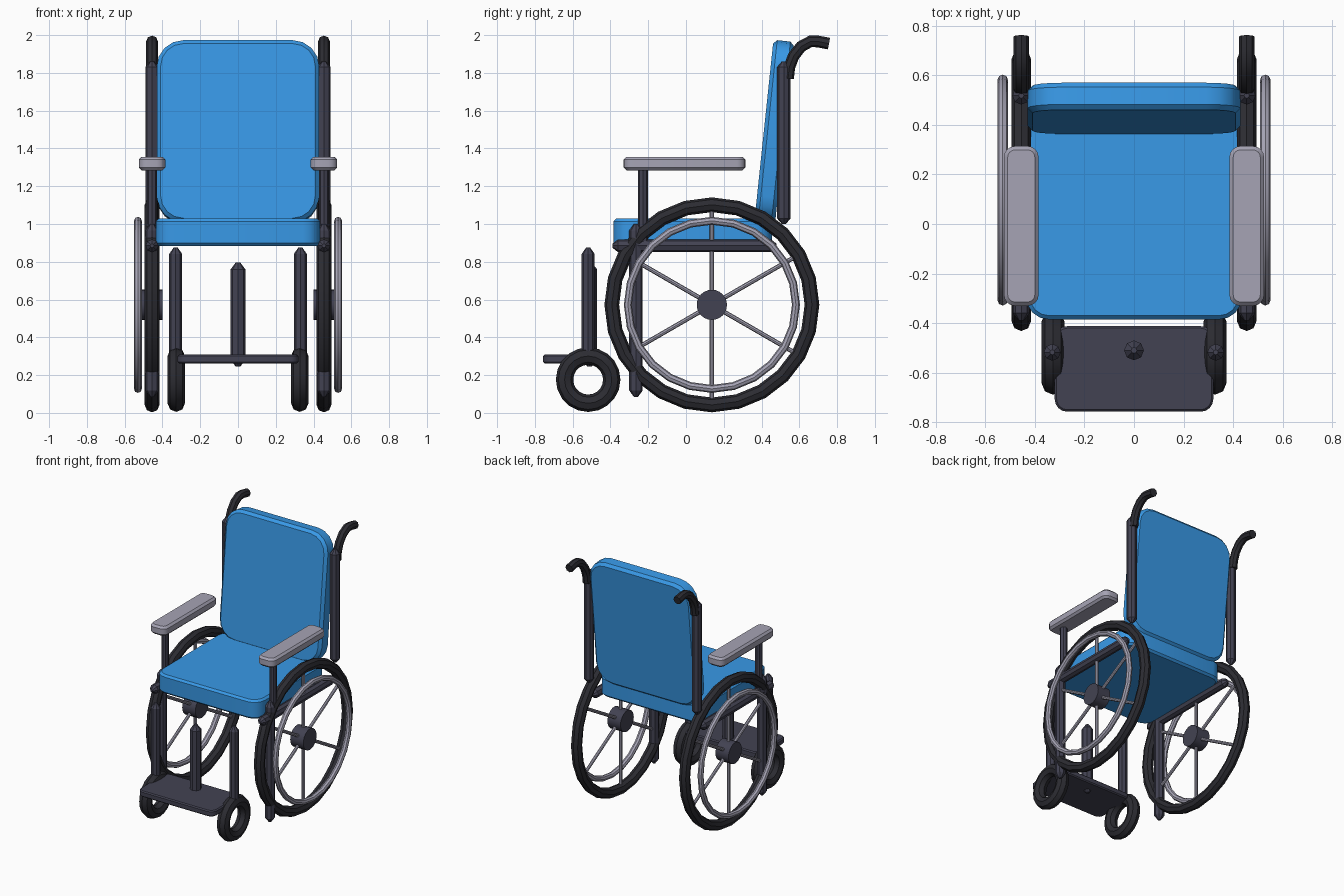
import bpy, bmesh, math
from mathutils import Matrix, Vector

if "Cube" in bpy.data.objects:
    bpy.data.objects.remove(bpy.data.objects["Cube"])


def material(name, rgb):
    mat = bpy.data.materials.new(name)
    mat.use_nodes = True
    mat.diffuse_color = (*rgb, 1)
    mat.node_tree.nodes["Principled BSDF"].inputs["Base Color"].default_value = (*rgb, 1)
    return mat


BLUE = material("blue_fabric", (0.04, 0.32, 0.80))
FRAME = material("frame_grey", (0.055, 0.055, 0.085))
RUBBER = material("dark_rubber", (0.025, 0.025, 0.032))
METAL = material("light_grey", (0.38, 0.37, 0.46))


def finish(obj, mat, angle=35):
    obj.data.materials.clear()
    obj.data.materials.append(mat)
    bpy.ops.object.select_all(action="DESELECT")
    obj.select_set(True)
    bpy.context.view_layer.objects.active = obj
    bpy.ops.object.shade_smooth_by_angle(angle=math.radians(angle))
    return obj


def tube(name, points, radius, mat, tip=0.0):
    """Eight-sided tube along a path, with optional tapered tips."""
    pts = [Vector(p) for p in points]
    radii = [1.0] * len(pts)
    if tip:
        start = (pts[1] - pts[0]).normalized() * tip
        end = (pts[-2] - pts[-1]).normalized() * tip
        pts = [pts[0], pts[0] + start, *pts[1:-1], pts[-1] + end, pts[-1]]
        radii = [0.3, *[1.0] * (len(pts) - 2), 0.3]
    curve = bpy.data.curves.new(name, "CURVE")
    curve.dimensions = "3D"
    curve.bevel_depth = radius
    curve.bevel_resolution = 2
    curve.use_fill_caps = True
    spline = curve.splines.new("POLY")
    spline.points.add(len(pts) - 1)
    for point, co, r in zip(spline.points, pts, radii):
        point.co = (*co, 1)
        point.radius = r
    obj = bpy.data.objects.new(name, curve)
    bpy.context.collection.objects.link(obj)
    bpy.ops.object.select_all(action="DESELECT")
    obj.select_set(True)
    bpy.context.view_layer.objects.active = obj
    bpy.ops.object.convert(target="MESH")
    return finish(bpy.context.object, mat, 30)


def pad(name, size, location, corner, chamfer, mat, axis=2, tilt=0):
    """Box with rounded corners around its thin axis and chamfered rims."""
    bm = bmesh.new()
    bmesh.ops.create_cube(bm, size=1, matrix=Matrix.Diagonal((*size, 1)))
    edges = [e for e in bm.edges
             if abs((e.verts[0].co - e.verts[1].co)[axis]) > 0.01]
    bmesh.ops.bevel(bm, geom=edges, offset=corner, segments=4,
                    profile=0.5, affect="EDGES")
    mesh = bpy.data.meshes.new(name)
    bm.to_mesh(mesh)
    bm.free()
    obj = bpy.data.objects.new(name, mesh)
    bpy.context.collection.objects.link(obj)
    obj.location = location
    obj.rotation_euler.x = tilt
    bevel = obj.modifiers.new("rim_chamfer", "BEVEL")
    bevel.width = chamfer
    bevel.segments = 1
    bevel.limit_method = "ANGLE"
    bevel.angle_limit = math.radians(60)
    return finish(obj, mat)


def ring(name, location, major, minor, mat, segments=24):
    bpy.ops.mesh.primitive_torus_add(
        location=location, rotation=(0, math.pi / 2, 0), major_radius=major,
        minor_radius=minor, major_segments=segments, minor_segments=8)
    bpy.context.object.name = name
    return finish(bpy.context.object, mat, 30)


# Cushions and footplate
pad("seat", (0.87, 0.84, 0.145), (0, 0.035, 0.957), 0.09, 0.015, BLUE)
pad("backrest", (0.86, 0.11, 0.97), (0, 0.467, 1.487), 0.14, 0.02, BLUE,
    axis=1, tilt=math.radians(-6))
pad("footplate", (0.64, 0.345, 0.046), (0, -0.585, 0.285), 0.05, 0.008, FRAME)
tube("footplate_post", [(0, -0.51, 0.245), (0, -0.51, 0.796)], 0.04, FRAME, 0.037)

AXLE_Y, AXLE_Z = 0.137, 0.572

for side, s in (("left", 1), ("right", -1)):
    x = s * 0.455

    # Large wheel with hub, spokes and push rim
    ring(f"{side}_tyre", (x, AXLE_Y, AXLE_Z), 0.53, 0.039, RUBBER)
    ring(f"{side}_push_rim", (s * 0.53, AXLE_Y, AXLE_Z), 0.445, 0.021, METAL)
    bpy.ops.mesh.primitive_cylinder_add(
        vertices=24, radius=0.08, depth=0.11,
        location=(x, AXLE_Y, AXLE_Z), rotation=(0, math.pi / 2, 0))
    bpy.context.object.name = f"{side}_hub"
    finish(bpy.context.object, FRAME)
    for i in range(3):
        a = math.radians(30 + 60 * i)
        dy, dz = 0.5 * math.cos(a), 0.5 * math.sin(a)
        tube(f"{side}_spoke_{i + 1}", [(x, AXLE_Y - dy, AXLE_Z - dz),
                                       (x, AXLE_Y + dy, AXLE_Z + dz)], 0.012, METAL)

    # Small front wheel and its post
    ring(f"{side}_caster", (s * 0.327, -0.518, 0.176), 0.125, 0.046, RUBBER, 20)
    tube(f"{side}_caster_post", [(s * 0.33, -0.518, 0.27), (s * 0.33, -0.518, 0.876)],
         0.034, FRAME, 0.034)

    # Frame tubes
    tube(f"{side}_seat_rail", [(x, -0.39, 0.885), (x, 0.48, 0.885)], 0.034, FRAME, 0.03)
    tube(f"{side}_front_leg", [(x, -0.265, 0.085), (x, -0.265, 1.0)], 0.036, FRAME, 0.034)
    tube(f"{side}_back_post", [(x, 0.518, 1.0), (x, 0.518, 1.86)], 0.036, FRAME, 0.03)

    # Push handle
    path = [(0.54, 1.77), (0.547, 1.83), (0.57, 1.89), (0.61, 1.94),
            (0.66, 1.967), (0.70, 1.966), (0.757, 1.955)]
    tube(f"{side}_push_handle", [(x, y, z) for y, z in path], 0.031, RUBBER)

    # Armrest
    tube(f"{side}_armrest_post", [(x, -0.228, 0.9), (x, -0.228, 1.3)], 0.026, FRAME)
    pad(f"{side}_armrest", (0.14, 0.645, 0.072), (x, -0.008, 1.32), 0.045, 0.015, METAL)
